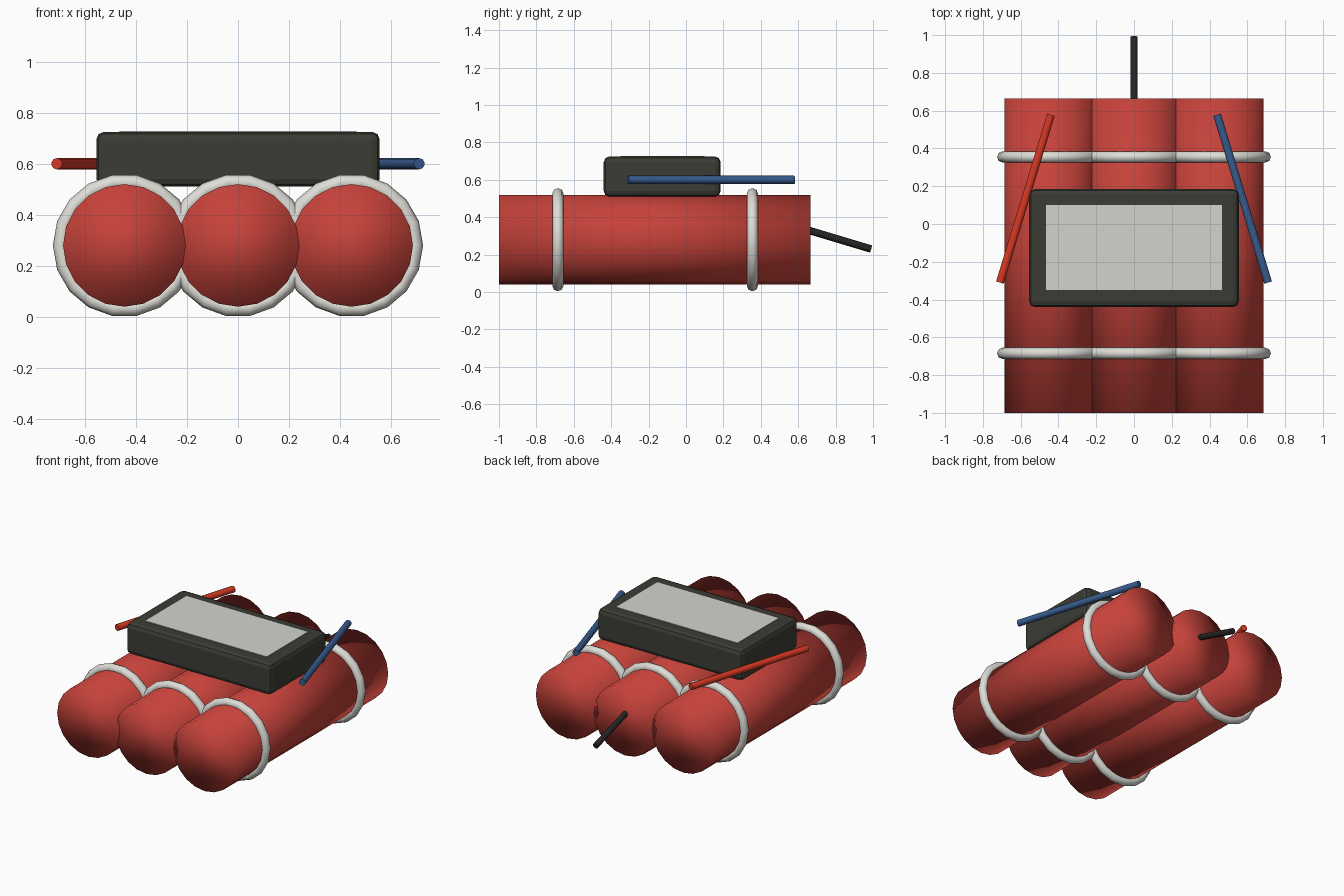
import bpy, math
from mathutils import Vector

if "Cube" in bpy.data.objects:
    bpy.data.objects.remove(bpy.data.objects["Cube"])


def material(name, rgb):
    m = bpy.data.materials.new(name)
    lin = [c / 12.92 if c <= 0.04045 else ((c + 0.055) / 1.055) ** 2.4
           for c in (v / 255 for v in rgb)]
    m.diffuse_color = (*lin, 1)
    m.use_nodes = True
    m.node_tree.nodes["Principled BSDF"].inputs["Base Color"].default_value = m.diffuse_color
    return m


RED = material("red casing", (198, 66, 58))
BAND = material("off white band", (222, 221, 215))
DARK = material("dark housing", (60, 60, 53))
PANEL = material("light grey panel", (212, 211, 206))
WIRE_RED = material("red wire", (214, 56, 36))
WIRE_BLUE = material("blue wire", (56, 92, 142))
BLACK = material("black cord", (36, 36, 36))


def finish(name, mat, smooth=None):
    ob = bpy.context.object
    ob.name = name
    ob.data.materials.append(mat)
    if smooth == "all":
        bpy.ops.object.shade_smooth()
    elif smooth:
        bpy.ops.object.shade_smooth_by_angle(angle=math.radians(smooth))
    return ob


def rod(name, a, b, radius, sides, mat, smooth):
    a, b = Vector(a), Vector(b)
    bpy.ops.mesh.primitive_cylinder_add(vertices=sides, radius=radius,
                                        depth=(b - a).length, location=(a + b) / 2)
    ob = finish(name, mat, smooth)
    ob.rotation_euler = (b - a).to_track_quat('Z', 'Y').to_euler()


def box(name, lo, hi, mat, bevel=0):
    lo, hi = Vector(lo), Vector(hi)
    bpy.ops.mesh.primitive_cube_add(size=1, location=(lo + hi) / 2)
    bpy.context.object.scale = hi - lo
    bpy.ops.object.transform_apply(location=False, rotation=False, scale=True)
    ob = finish(name, mat)
    if bevel:
        mod = ob.modifiers.new("rounded_edges", 'BEVEL')
        mod.width, mod.segments = bevel, 2


# three tubes, each with two bands
for label, x in (("left", -0.445), ("middle", 0), ("right", 0.445)):
    rod(f"{label}_tube", (x, -1, 0.28), (x, 0.665, 0.28), 0.24, 20, RED, "all")
    for end, y in (("front", -0.685), ("back", 0.355)):
        bpy.ops.mesh.primitive_torus_add(
            major_segments=18, minor_segments=8, major_radius=0.25, minor_radius=0.03,
            location=(x, y, 0.28), rotation=(math.pi / 2, 0, 0))
        finish(f"{label}_{end}_band", BAND, "all")

# housing on top with a flat panel
box("housing", (-0.555, -0.44, 0.51), (0.555, 0.185, 0.725), DARK, 0.03)
box("panel", (-0.465, -0.35, 0.72), (0.465, 0.10, 0.728), PANEL)

# side wires and rear cord
for name, s, mat in (("red_wire", -1, WIRE_RED), ("blue_wire", 1, WIRE_BLUE)):
    rod(name, (s * 0.71, -0.31, 0.60), (s * 0.44, 0.578, 0.60), 0.022, 10, mat, 40)
rod("rear_cord", (0, 0.60, 0.347), (0, 0.99, 0.23), 0.02, 10, BLACK, 40)
